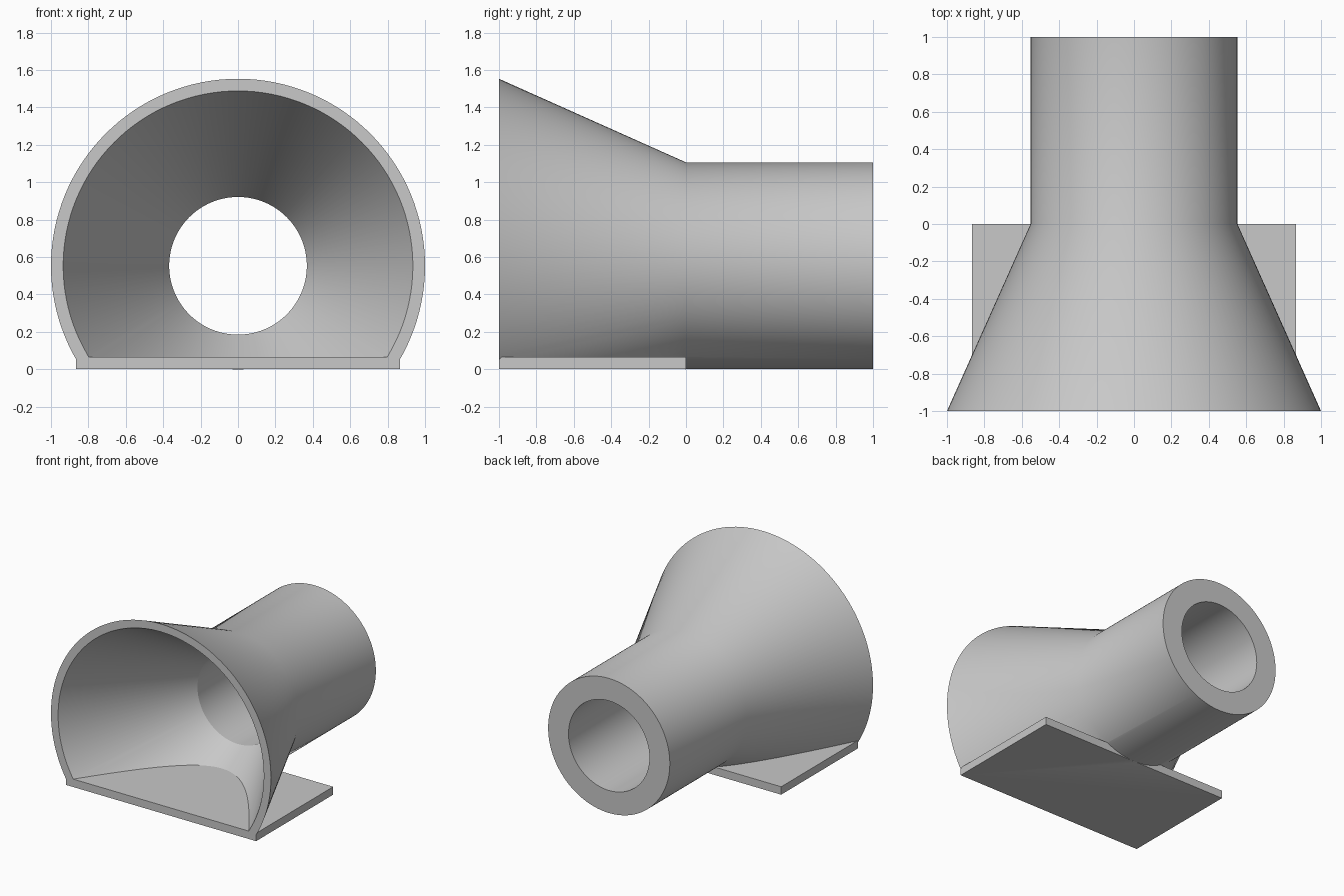
import bpy, bmesh, math
from mathutils import Matrix, Vector

cube = bpy.data.objects.get("Cube")
if cube:
    bpy.data.objects.remove(cube, do_unlink=True)

AXIS_Z = 0.553
PLATE_TOP = 0.065

grey = bpy.data.materials.new("light grey")
grey.use_nodes = True
colour = (0.58, 0.58, 0.58, 1)
grey.diffuse_color = colour
grey.node_tree.nodes["Principled BSDF"].inputs["Base Color"].default_value = colour


def make_object(name, bm):
    bmesh.ops.recalc_face_normals(bm, faces=bm.faces)
    mesh = bpy.data.meshes.new(name)
    bm.to_mesh(mesh)
    bm.free()
    mesh.materials.append(grey)
    obj = bpy.data.objects.new(name, mesh)
    bpy.context.collection.objects.link(obj)
    return obj


def make_box(name, low, high):
    low, high = Vector(low), Vector(high)
    bm = bmesh.new()
    bmesh.ops.create_cube(bm, size=1, matrix=Matrix.Translation((low + high) / 2)
                          @ Matrix.Diagonal((*(high - low), 1)))
    return make_object(name, bm)


def make_revolved(name, profile, steps=128):
    """Closed (radius, y) profile turned about the horizontal axis."""
    bm = bmesh.new()
    rings = []
    for i in range(steps):
        a = 2 * math.pi * i / steps
        rings.append([bm.verts.new((r * math.sin(a), y, AXIS_Z - r * math.cos(a)))
                      for r, y in profile])
    n = len(profile)
    for i in range(steps):
        a, b = rings[i], rings[(i + 1) % steps]
        for j in range(n):
            k = (j + 1) % n
            bm.faces.new((a[j], a[k], b[k], b[j]))
    return make_object(name, bm)


def combine(target, other, operation):
    mod = target.modifiers.new(operation, 'BOOLEAN')
    mod.operation = operation
    mod.solver = 'EXACT'
    mod.object = other
    bpy.context.view_layer.objects.active = target
    bpy.ops.object.modifier_apply(modifier=mod.name)
    bpy.data.objects.remove(other, do_unlink=True)


# Hollow pipe flaring into a wide mouth
funnel = make_revolved("funnel_with_base", [
    (1.0, -1), (AXIS_Z, 0), (AXIS_Z, 1), (0.368, 1), (0.368, 0), (0.935, -1)])

# Trim the underside of the flare, then fuse the flat base plate
trim = make_box("underside_trim", (-1.3, -1.3, -1), (1.3, -0.002, 0.03))
trim.hide_render = True
combine(funnel, trim, 'DIFFERENCE')
plate = make_box("base_plate", (-0.865, -1, 0), (0.865, 0, PLATE_TOP))
combine(funnel, plate, 'UNION')

# Smooth round walls, crisp rims and inner throat
bpy.ops.object.select_all(action='DESELECT')
funnel.select_set(True)
bpy.context.view_layer.objects.active = funnel
bpy.ops.object.shade_smooth_by_angle(angle=math.radians(27))
